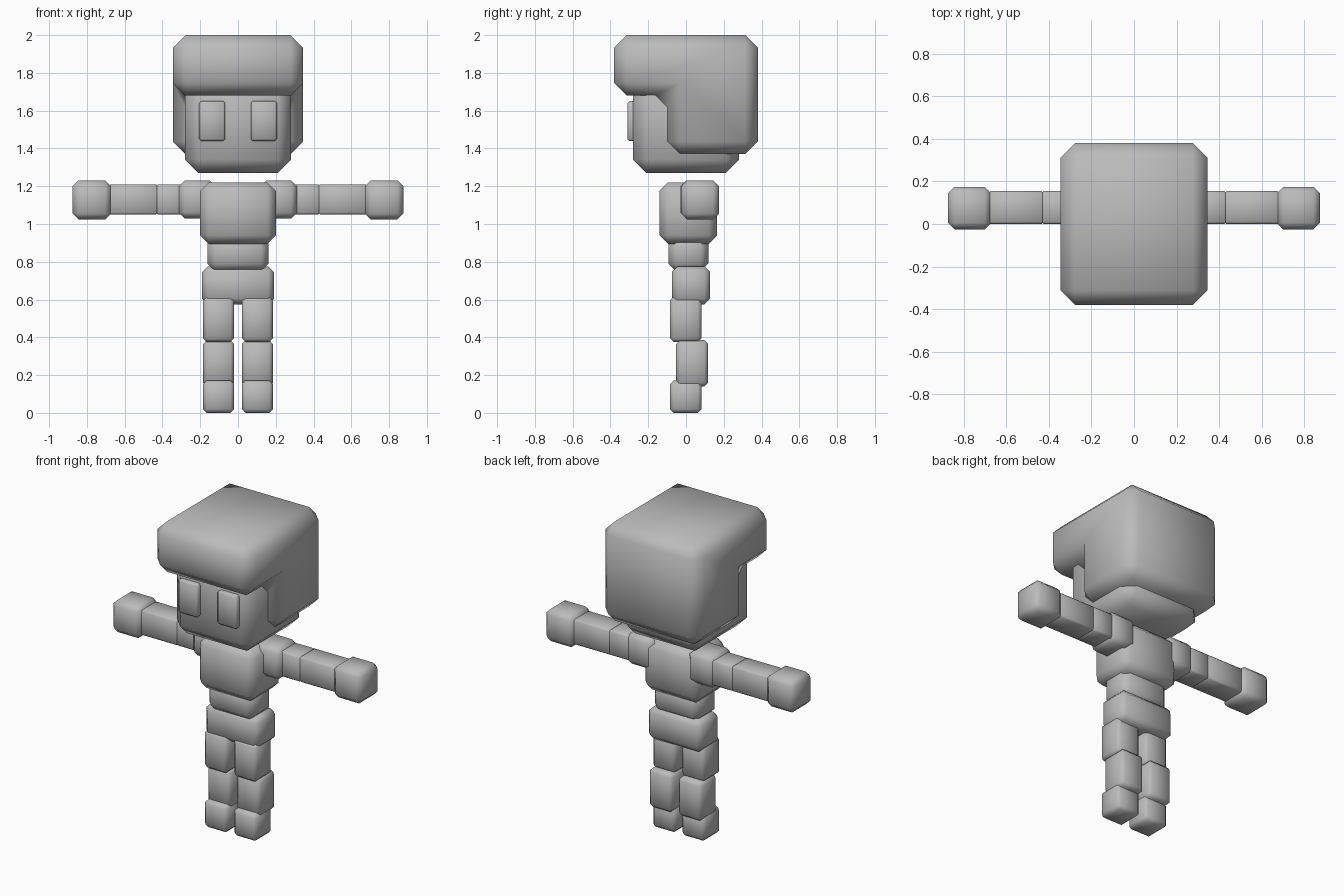
import bpy, bmesh

if "Cube" in bpy.data.objects:
    bpy.data.objects.remove(bpy.data.objects["Cube"], do_unlink=True)

GREY = (0.5, 0.5, 0.5, 1)
mat = bpy.data.materials.new("plain_grey")
mat.use_nodes = True
mat.diffuse_color = GREY
mat.node_tree.nodes["Principled BSDF"].inputs["Base Color"].default_value = GREY


def finish(name, bm, edges, bevel):
    """Chamfer the edges once, smooth the shading and link the part."""
    bmesh.ops.bevel(bm, geom=edges, offset=bevel, offset_type='OFFSET',
                    segments=1, affect='EDGES', clamp_overlap=True)
    bmesh.ops.recalc_face_normals(bm, faces=bm.faces)
    for f in bm.faces:
        f.smooth = True
    mesh = bpy.data.meshes.new(name)
    bm.to_mesh(mesh)
    bm.free()
    mesh.materials.append(mat)
    ob = bpy.data.objects.new(name, mesh)
    bpy.context.collection.objects.link(ob)
    return ob


def box(name, x, y, z, bevel):
    """Chamfered box between the given (low, high) limits."""
    bm = bmesh.new()
    bmesh.ops.create_cube(bm, size=1)
    for v in bm.verts:
        v.co = [r[0] if c < 0 else r[1] for c, r in zip(v.co, (x, y, z))]
    return finish(name, bm, bm.edges[:], bevel)


def pair(name, x, y, z, bevel):
    """The same box on both sides."""
    box("left_" + name, x, y, z, bevel)
    box("right_" + name, (-x[1], -x[0]), y, z, bevel)


# Hair: side profile with a fringe overhang, extruded across the head
profile = [(-0.38, 2), (0.38, 2), (0.38, 1.37), (-0.1, 1.37), (-0.1, 1.68), (-0.38, 1.68)]
bm = bmesh.new()
side = bm.faces.new([bm.verts.new((-0.345, y, z)) for y, z in profile])
ext = bmesh.ops.extrude_face_region(bm, geom=[side], use_keep_orig=True)
for v in ext["geom"]:
    if isinstance(v, bmesh.types.BMVert):
        v.co.x = 0.345
finish("hair", bm, bm.edges[:], 0.067)

# Head and eyes
box("head", (-0.28, 0.28), (-0.28, 0.28), (1.27, 1.83), 0.07)
pair("eye", (0.068, 0.206), (-0.31, -0.26), (1.44, 1.65), 0.01)

# Trunk
box("chest", (-0.2, 0.2), (-0.14, 0.165), (0.895, 1.22), 0.045)
box("waist", (-0.162, 0.162), (-0.093, 0.118), (0.75, 0.95), 0.04)
box("hips", (-0.19, 0.19), (-0.075, 0.128), (0.575, 0.775), 0.03)

# Arms
pair("shoulder", (0.12, 0.312), (-0.03, 0.168), (1.03, 1.23), 0.03)
pair("upper_arm", (0.28, 0.435), (0, 0.155), (1.05, 1.21), 0.01)
pair("forearm", (0.425, 0.685), (0, 0.155), (1.05, 1.21), 0.01)
pair("hand", (0.672, 0.875), (-0.025, 0.175), (1.025, 1.23), 0.03)

# Legs
leg = (0.02, 0.185)
pair("thigh", leg, (-0.085, 0.083), (0.375, 0.615), 0.02)
pair("shin", leg, (-0.052, 0.117), (0.14, 0.385), 0.02)
pair("foot", leg, (-0.085, 0.083), (0, 0.172), 0.02)
